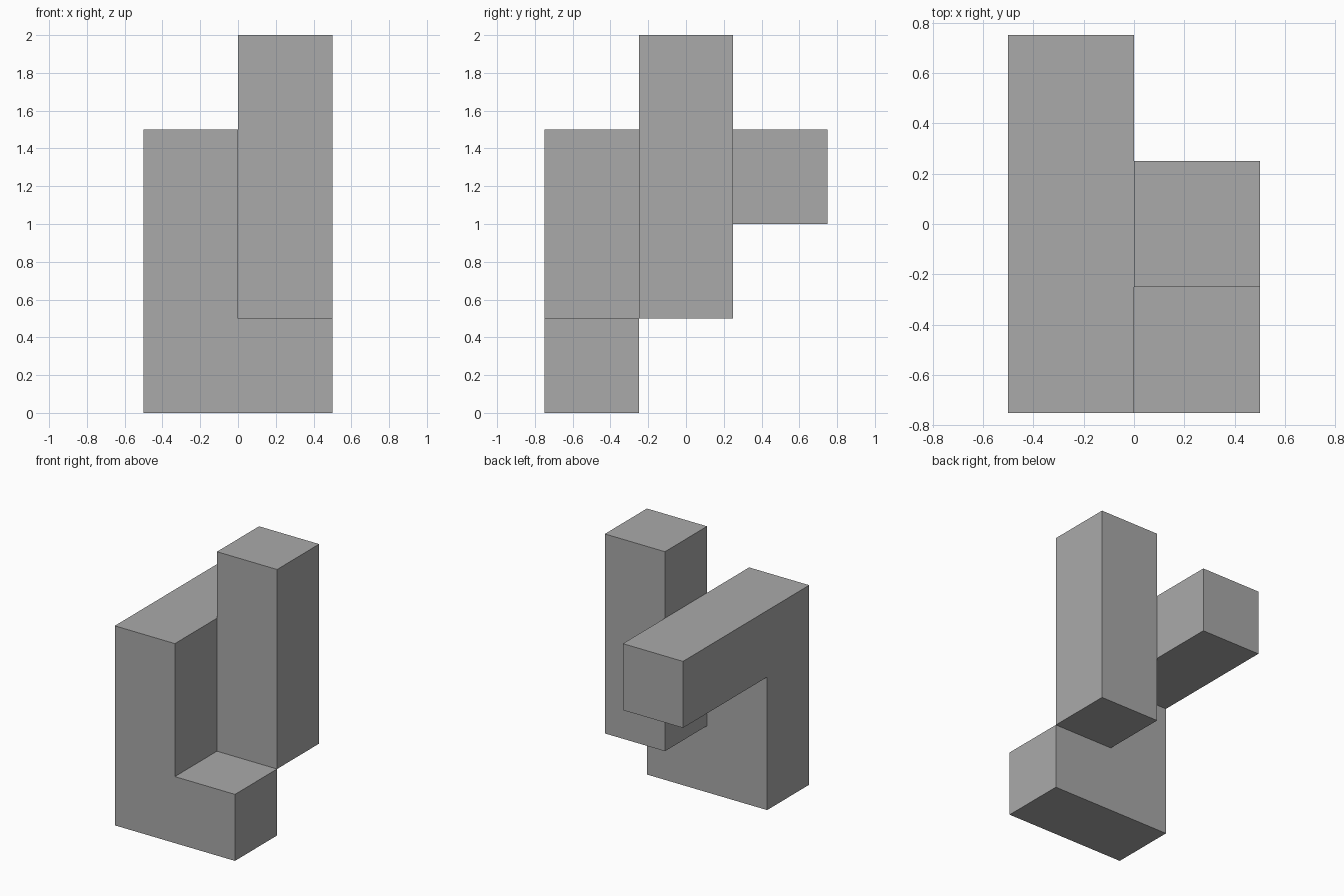
import bpy
import bmesh
from mathutils import Vector

cube = bpy.data.objects.get("Cube")
if cube:
    bpy.data.objects.remove(cube, do_unlink=True)

# Single matte grey
grey = bpy.data.materials.new("grey")
grey.use_nodes = True
colour = (0.4, 0.4, 0.4, 1)
grey.diffuse_color = colour
grey.node_tree.nodes["Principled BSDF"].inputs["Base Color"].default_value = colour

UNIT = 0.5
ORIGIN = Vector((-0.5, -0.75, 0))


def run(start, axis, count):
    """Cells of a straight bar, counted in units from the origin corner."""
    cells = []
    for i in range(count):
        cell = list(start)
        cell[axis] += i
        cells.append(tuple(cell))
    return cells


# Bars of the interlocking block: each is one unit thick
column = run((0, 0, 0), 2, 3)
foot = run((0, 0, 0), 0, 2)
beam = run((0, 0, 2), 1, 3)
post = run((1, 1, 1), 2, 3)
filled = set(column + foot + beam + post)

# Skin the joined bars, leaving out the faces between touching cells
bm = bmesh.new()
corners = {}


def corner(point):
    key = tuple(round(c) for c in point)
    if key not in corners:
        corners[key] = bm.verts.new(ORIGIN + Vector(key) * UNIT)
    return corners[key]


for cell in sorted(filled):
    centre = Vector(cell) + Vector((0.5, 0.5, 0.5))
    for axis in range(3):
        for side in (-1, 1):
            normal = Vector((0, 0, 0))
            normal[axis] = side
            if tuple(round(c) for c in Vector(cell) + normal) in filled:
                continue
            u = Vector((0, 0, 0))
            u[(axis + 1) % 3] = 1
            v = normal.cross(u)
            loop = ((-1, -1), (1, -1), (1, 1), (-1, 1))
            bm.faces.new([corner(centre + (normal + u * a + v * b) / 2) for a, b in loop])

# Merge the flat cell faces into whole sides
bmesh.ops.dissolve_limit(bm, angle_limit=0.01, verts=bm.verts[:], edges=bm.edges[:])

mesh = bpy.data.meshes.new("interlocking_block")
bm.to_mesh(mesh)
bm.free()
mesh.materials.append(grey)
block = bpy.data.objects.new("interlocking_block", mesh)
bpy.context.collection.objects.link(block)
